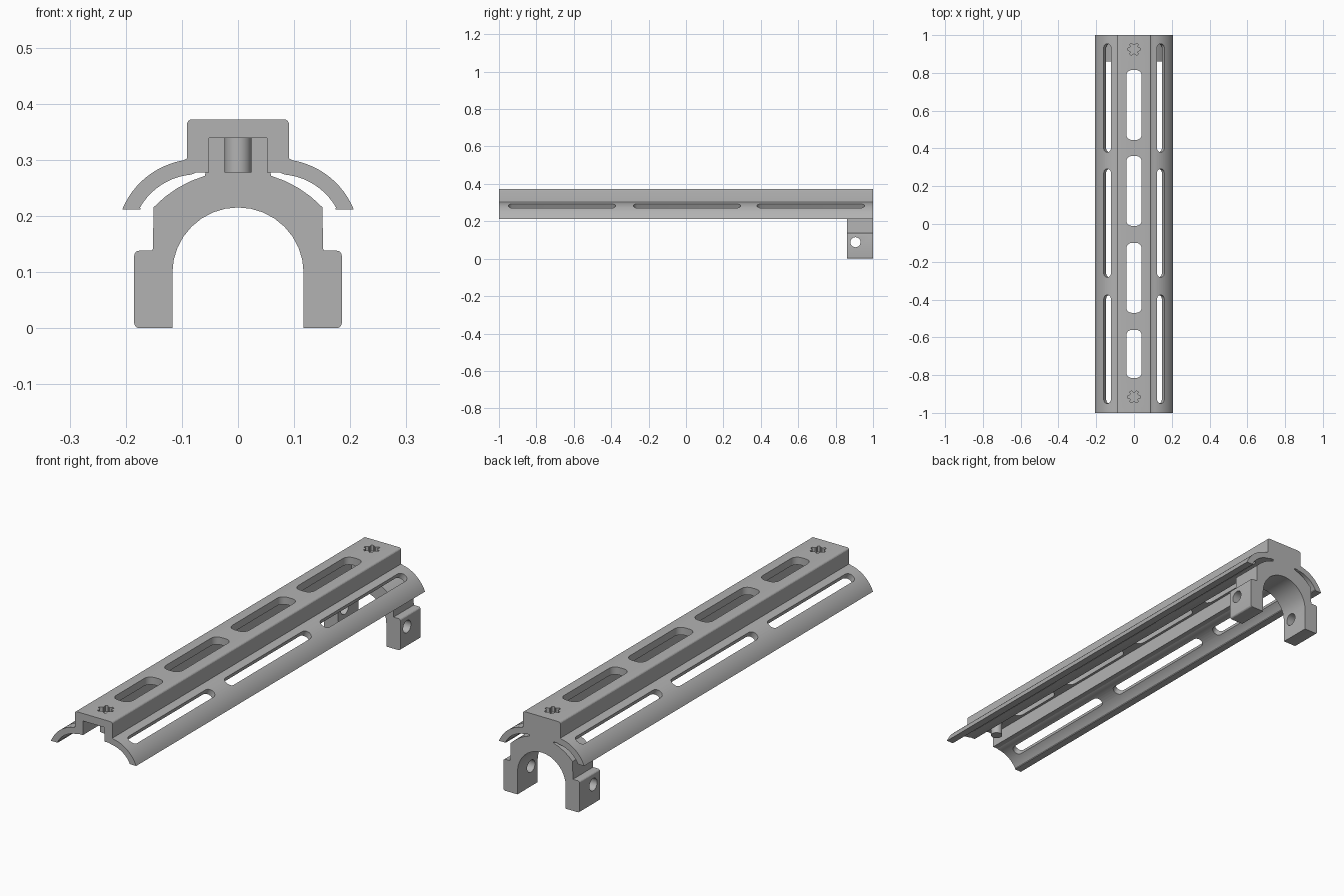
import bpy, bmesh
from math import sin, cos, pi, radians
from mathutils import Matrix

if "Cube" in bpy.data.objects:
    bpy.data.objects.remove(bpy.data.objects["Cube"], do_unlink=True)

grey = bpy.data.materials.new("machined_grey")
grey.use_nodes = True
colour = (0.45, 0.45, 0.45, 1)
grey.diffuse_color = colour
grey.node_tree.nodes["Principled BSDF"].inputs["Base Color"].default_value = colour


def arc(cx, cy, r, start, end, n):
    """Points on an arc, angles in degrees."""
    angles = [radians(start + (end - start) * i / n) for i in range(n + 1)]
    return [(cx + r * cos(a), cy + r * sin(a)) for a in angles]


def prism(name, points, height, matrix):
    """Closed outline in local xy, extruded along local z, centred."""
    bm = bmesh.new()
    face = bm.faces.new([bm.verts.new((x, y, -height / 2)) for x, y in points])
    top = bmesh.ops.extrude_face_region(bm, geom=[face])["geom"]
    bmesh.ops.translate(bm, vec=(0, 0, height),
                        verts=[v for v in top if isinstance(v, bmesh.types.BMVert)])
    bmesh.ops.transform(bm, matrix=matrix, verts=bm.verts)
    bmesh.ops.recalc_face_normals(bm, faces=bm.faces)
    mesh = bpy.data.meshes.new(name)
    bm.to_mesh(mesh)
    bm.free()
    mesh.materials.append(grey)
    ob = bpy.data.objects.new(name, mesh)
    bpy.context.collection.objects.link(ob)
    return ob


def along_y(y):
    """Local xy becomes world xz, extruded along y."""
    return Matrix.Translation((0, y, 0)) @ Matrix.Rotation(pi / 2, 4, "X")


def mirrored(half):
    """Complete a right-hand outline whose ends may touch x = 0."""
    return half + [(-x, z) for x, z in reversed(half) if x > 1e-6]


def rounded_rect(w, h, r, n=5):
    pts = []
    for i, (sx, sy) in enumerate([(1, 1), (-1, 1), (-1, -1), (1, -1)]):
        pts += arc(sx * (w / 2 - r), sy * (h / 2 - r), r, 90 * i, 90 * i + 90, n)
    return pts


def cut(ob, cutters):
    """Subtract all cutters, bake the result and remove the cutters."""
    for c in cutters:
        mod = ob.modifiers.new("cut", "BOOLEAN")
        mod.operation, mod.solver, mod.object = "DIFFERENCE", "EXACT", c
    deps = bpy.context.evaluated_depsgraph_get()
    mesh = bpy.data.meshes.new_from_object(ob.evaluated_get(deps))
    ob.modifiers.clear()
    ob.data = mesh
    for c in cutters:
        bpy.data.objects.remove(c, do_unlink=True)


def shade(ob):
    bpy.ops.object.select_all(action="DESELECT")
    ob.select_set(True)
    bpy.context.view_layer.objects.active = ob
    bpy.ops.object.shade_smooth_by_angle(angle=radians(20))


# Rail: raised channel with a curved wing on each side
WX, WZ = 0.073, 0.157
rail_half = [(0, 0.372)] + arc(0.082, 0.363, 0.009, 90, 0, 4) + [(0.091, 0.302)]
rail_half += arc(WX, WZ, 0.144, 80, 22, 12) + [(0.205, 0.211)]
rail_half += [(0.174, 0.211)] + arc(WX, WZ, 0.117, 30, 85, 10)
rail_half += [(0.075, 0.277), (0.052, 0.277), (0.052, 0.339), (0, 0.339)]
rail = prism("rail", mirrored(rail_half), 2, along_y(0))

cutters = []
# Slots through the top
for y0, y1 in [(-0.815, -0.56), (-0.47, -0.10), (-0.01, 0.36), (0.445, 0.815)]:
    cutters.append(prism("top_slot", rounded_rect(0.082, y1 - y0, 0.03), 0.1,
                         Matrix.Translation((0, (y0 + y1) / 2, 0.355))))
# Slots through the wings, square to the curve
tilt = radians(28.7)
for side in (-1, 1):
    for y in (-0.663, 0.005, 0.667):
        m = Matrix.Translation((side * (WX + 0.13 * sin(tilt)), y, WZ + 0.13 * cos(tilt)))
        cutters.append(prism("wing_slot", rounded_rect(0.044, 0.574, 0.0215), 0.07,
                             m @ Matrix.Rotation(side * tilt, 4, "Y")))
# Six-pointed screw sockets
star = []
for i in range(6):
    star += arc(0, 0, 0.034, 60 * i - 8, 60 * i + 8, 2)
    star += arc(0, 0, 0.023, 60 * i + 24, 60 * i + 36, 2)
for y in (-0.915, 0.925):
    cutters.append(prism("socket", star, 0.05, Matrix.Translation((0, y, 0.372))))
cut(rail, cutters)
shade(rail)

# Screw posts below the sockets
for name, y in (("front_screw_post", -0.915), ("back_screw_post", 0.925)):
    shade(prism(name, arc(0, 0, 0.024, 0, 345, 23), 0.062,
                Matrix.Translation((0, y, 0.308))))

# Saddle clamp at the back end
clamp_half = [(0, 0.339), (0.052, 0.339), (0.052, 0.277), (0.058, 0.277)]
clamp_half += arc(0, 0.073, 0.207, 73.5, 43.5, 4) + [(0.152, 0.138)]
clamp_half += arc(0.176, 0.129, 0.009, 90, 0, 4) + arc(0.176, 0.009, 0.009, 0, -90, 4)
clamp_half += [(0.117, 0)] + arc(0, 0.098, 0.117, 0, 90, 8)
clamp = prism("saddle_clamp", mirrored(clamp_half), 0.14, along_y(0.93))
hole = prism("bolt_hole", arc(0, 0, 0.027, 0, 345, 23), 0.6,
             Matrix.Translation((0, 0.906, 0.088)) @ Matrix.Rotation(pi / 2, 4, "Y"))
cut(clamp, [hole])
shade(clamp)
